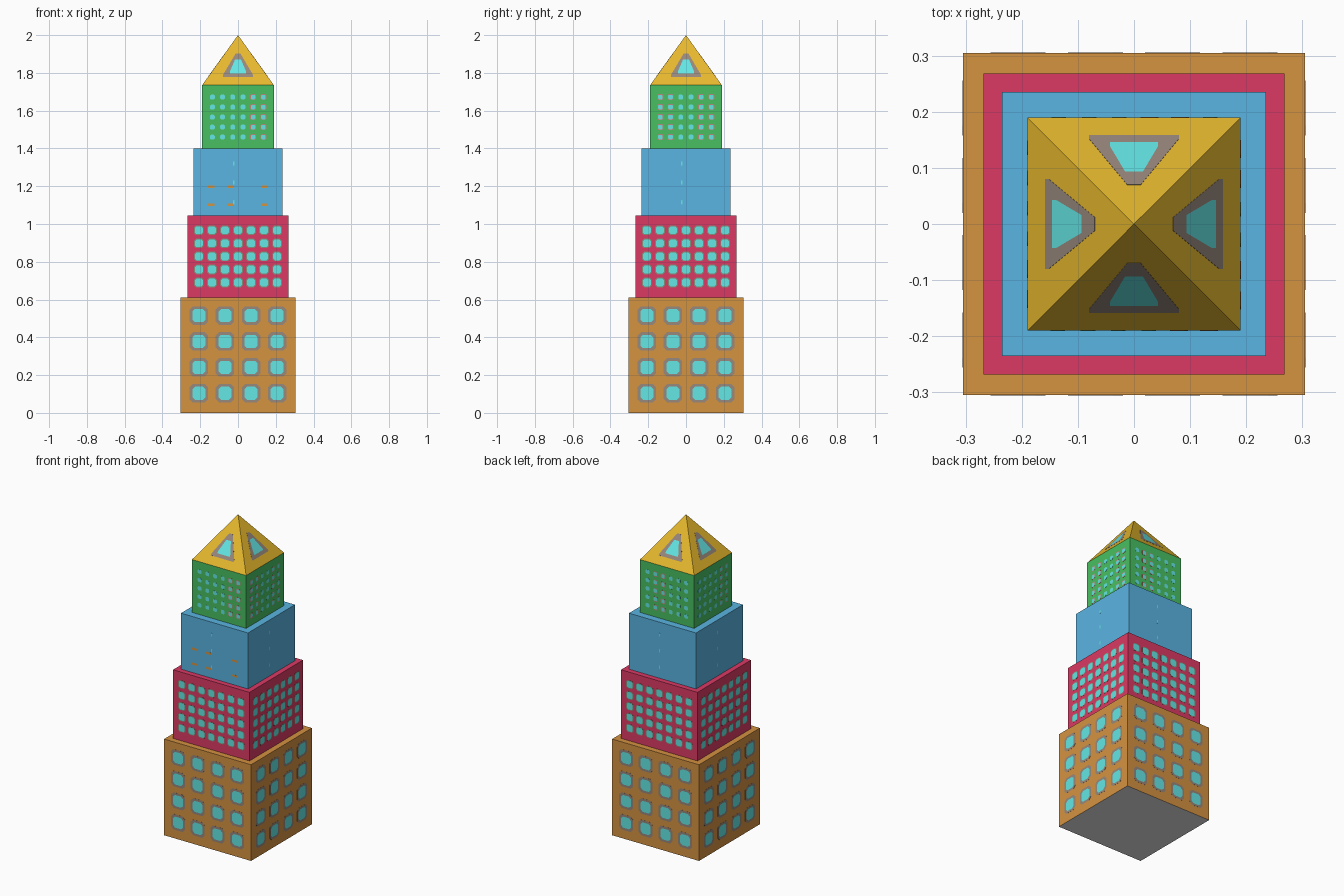
import bpy, bmesh, math
from mathutils import Vector, Matrix

if "Cube" in bpy.data.objects:
    bpy.data.objects.remove(bpy.data.objects["Cube"])


def mat(name, r, g, b):
    lin = [((c / 255 + 0.055) / 1.055) ** 2.4 for c in (r, g, b)]
    m = bpy.data.materials.new(name)
    m.diffuse_color = (*lin, 1)
    m.use_nodes = True
    m.node_tree.nodes["Principled BSDF"].inputs["Base Color"].default_value = m.diffuse_color
    return m


ORANGE = mat("orange brown", 213, 146, 64)
CRIMSON = mat("crimson", 219, 58, 101)
BLUE = mat("blue", 90, 180, 226)
GREEN = mat("green", 72, 192, 98)
GOLD = mat("gold", 240, 192, 48)
CYAN = mat("window cyan", 100, 232, 230)
TAUPE = mat("frame taupe", 152, 136, 124)
SAGE = mat("frame sage", 135, 140, 122)
PINK = mat("frame pink", 190, 135, 122)
GREY = mat("underside grey", 231, 231, 231)


def finish(bm, name, mats):
    mesh = bpy.data.meshes.new(name)
    bm.to_mesh(mesh)
    bm.free()
    for m in mats:
        mesh.materials.append(m)
    ob = bpy.data.objects.new(name, mesh)
    bpy.context.collection.objects.link(ob)


def block(name, half, z0, z1, m, under=None):
    bm = bmesh.new()
    bmesh.ops.create_cube(bm, size=1, matrix=Matrix.Translation((0, 0, (z0 + z1) / 2))
                          @ Matrix.Diagonal((2 * half, 2 * half, z1 - z0, 1)))
    bm.normal_update()
    for f in bm.faces:
        if under and f.normal.z < -0.5:
            f.material_index = 1
    finish(bm, name, [m, under] if under else [m])


def octagon(w, h, chop):
    a, b, c = w / 2, h / 2, chop
    return [(-a + c, -b), (a - c, -b), (a, -b + c), (a, b - c),
            (a - c, b), (-a + c, b), (-a, b - c), (-a, -b + c)]


def plate(bm, M, outer, inner, fi, pi, t=0.0006):
    """Thin frame with a pane in it; local x right, y up, z outwards."""
    loops = [[bm.verts.new(M @ Vector((x, y, d))) for x, y in pts]
             for pts, d in ((outer, 0), (outer, t), (inner, t))]
    n = len(outer)
    for lo, hi in zip(loops, loops[1:]):
        for i in range(n):
            j = (i + 1) % n
            bm.faces.new((lo[i], lo[j], hi[j], hi[i])).material_index = fi
    bm.faces.new(loops[2]).material_index = pi


def side(k, half, x, z, tilt=0.0):
    """Placement on side k (front, right, back, left)."""
    return (Matrix.Rotation(k * math.pi / 2, 4, 'Z') @ Matrix.Translation((x, -half, z))
            @ Matrix.Rotation(math.pi / 2 - tilt, 4, 'X'))


def windows(name, half, xs, zs, size, rim, frame, framed=None):
    bm = bmesh.new()
    for k in range(4):
        for c, x in enumerate(xs):
            has = framed is None or c in framed[k]
            r = rim if has else 0.001
            for z in zs:
                plate(bm, side(k, half, x, z),
                      octagon(size + 2 * r, size + 2 * r, size * 0.25),
                      octagon(size, size, size * 0.2), 0 if has else 1, 1)
    finish(bm, name, [frame, CYAN])


def spread(a, b, n):
    return [a + (b - a) * i / (n - 1) for i in range(n)]


# stacked tiers
block("base_tier", 0.305, 0, 0.61, ORANGE, GREY)
block("second_tier", 0.268, 0.61, 1.045, CRIMSON)
block("third_tier", 0.235, 1.045, 1.40, BLUE)
block("fourth_tier", 0.19, 1.40, 1.735, GREEN)

# pyramid roof
bm = bmesh.new()
base = [bm.verts.new((x, y, 1.735)) for x, y in
        ((-.19, -.19), (.19, -.19), (.19, .19), (-.19, .19))]
tip = bm.verts.new((0, 0, 2))
for i in range(4):
    bm.faces.new((base[i], base[(i + 1) % 4], tip))
bm.faces.new(base[::-1])
finish(bm, "pyramid_roof", [GOLD])

# window grids
windows("base_windows", 0.305, spread(-0.207, 0.207, 4), spread(0.104, 0.515, 4),
        0.07, 0.014, TAUPE)
windows("second_windows", 0.268, spread(-0.207, 0.207, 7), spread(0.69, 0.967, 5),
        0.041, 0.005, SAGE)
windows("fourth_windows", 0.19, spread(-0.136, 0.134, 6), spread(1.46, 1.672, 5),
        0.024, 0.004, PINK, [{4, 5}, {0, 1, 4, 5}, {1, 2}, {4, 5}])

# sparse slits on the blue tier: cyan on all sides, orange dashes in front
bm = bmesh.new()
for k in range(4):
    for z in (1.115, 1.22, 1.32):
        plate(bm, side(k, 0.235, -0.022, z), octagon(0.008, 0.022, 0.002),
              octagon(0.006, 0.02, 0.001), 1, 1)
for x in (-0.142, -0.04, 0.142):
    for z in (1.102, 1.197):
        plate(bm, side(0, 0.235, x, z), octagon(0.036, 0.014, 0.003),
              octagon(0.034, 0.012, 0.003), 0, 0)
finish(bm, "third_tier_slits", [ORANGE, CYAN])

# triangular roof windows, lying on the slopes
slope = math.atan2(0.19, 0.265)
k_len = 1 / math.cos(slope)


def trapezoid(w, top, z0, z1):
    y0, y1 = (z0 - 1.735) * k_len, (z1 - 1.735) * k_len
    return [(-w, y0), (w, y0), (w, y0 + 0.012), (top, y1), (-top, y1), (-w, y0 + 0.012)]


bm = bmesh.new()
for k in range(4):
    plate(bm, side(k, 0.19, 0, 1.735, slope), trapezoid(0.08, 0.012, 1.779, 1.903),
          trapezoid(0.043, 0.016, 1.797, 1.87), 0, 1)
finish(bm, "roof_windows", [TAUPE, CYAN])
